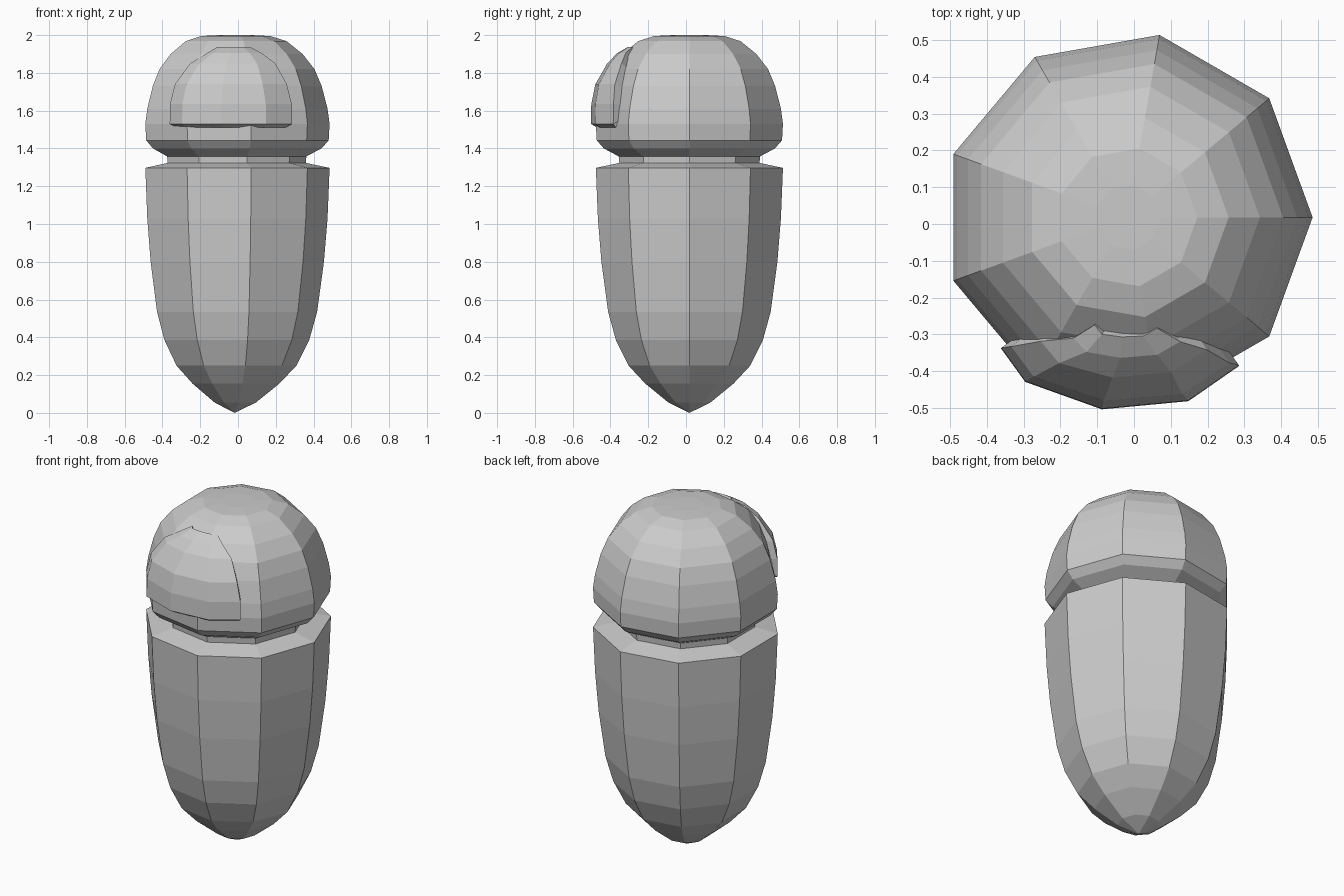
import bpy
import bmesh
from math import sin, cos, radians, tau

SIDES = 9
CX, CY = -0.018, 0.018

cube = bpy.data.objects.get("Cube")
if cube:
    bpy.data.objects.remove(cube, do_unlink=True)

grey = bpy.data.materials.new("plain grey")
grey.use_nodes = True
grey.diffuse_color = (0.6, 0.6, 0.6, 1)
grey.node_tree.nodes["Principled BSDF"].inputs["Base Color"].default_value = (0.6, 0.6, 0.6, 1)


def finish(name, bm):
    bmesh.ops.recalc_face_normals(bm, faces=bm.faces)
    mesh = bpy.data.meshes.new(name)
    bm.to_mesh(mesh)
    bm.free()
    mesh.materials.append(grey)
    obj = bpy.data.objects.new(name, mesh)
    obj.location = (CX, CY, 0)
    bpy.context.collection.objects.link(obj)
    return obj


def lathe(name, profile):
    """Spin a (radius, height) profile into a closed nine-sided solid."""
    bm = bmesh.new()
    rings = []
    for r, z in profile:
        rings.append([bm.verts.new((r * cos(tau * i / SIDES), r * sin(tau * i / SIDES), z))
                      for i in range(SIDES)])
    for low, high in zip(rings, rings[1:]):
        for i in range(SIDES):
            j = (i + 1) % SIDES
            bm.faces.new((low[i], low[j], high[j], high[i]))
    bm.faces.new(rings[0])
    bm.faces.new(rings[-1])
    bmesh.ops.remove_doubles(bm, verts=bm.verts, dist=0.0005)
    return finish(name, bm)


# Tapered body with a sloping collar on top
lathe("body", [(0, 0), (0.113, 0.055), (0.237, 0.155), (0.327, 0.25), (0.395, 0.385),
               (0.437, 0.535), (0.473, 0.8), (0.492, 1.03), (0.503, 1.297), (0.36, 1.327)])

# Domed head with a short neck
lathe("head", [(0.375, 1.3), (0.38, 1.358), (0.46, 1.4), (0.498, 1.443), (0.503, 1.53),
               (0.492, 1.61), (0.461, 1.73), (0.423, 1.82), (0.36, 1.9), (0.275, 1.968),
               (0.19, 1.995), (0.09, 2.0)])

# Visor: rows of (height, radius, start angle, end angle) wrapped round the head
rows = [(1.512, 0.495, 229, 305), (1.53, 0.526, 226, 307), (1.635, 0.524, 226, 307),
        (1.74, 0.502, 228, 305), (1.85, 0.437, 235, 301), (1.905, 0.382, 246, 293),
        (1.938, 0.325, 253, 285)]
columns = [(0, 0.94), (0.15, 1), (0.45, 1), (0.77, 1), (1, 0.96)]
bm = bmesh.new()
grid = []
for z, r, start, end in rows:
    row = []
    for t, k in columns:
        a = radians(start + (end - start) * t)
        row.append(bm.verts.new((r * k * cos(a), r * k * sin(a), z)))
    grid.append(row)
for low, high in zip(grid, grid[1:]):
    for i in range(len(columns) - 1):
        bm.faces.new((low[i], low[i + 1], high[i + 1], high[i]))
visor = finish("visor", bm)
shell = visor.modifiers.new("thickness", "SOLIDIFY")
shell.thickness = 0.08
shell.offset = -1
